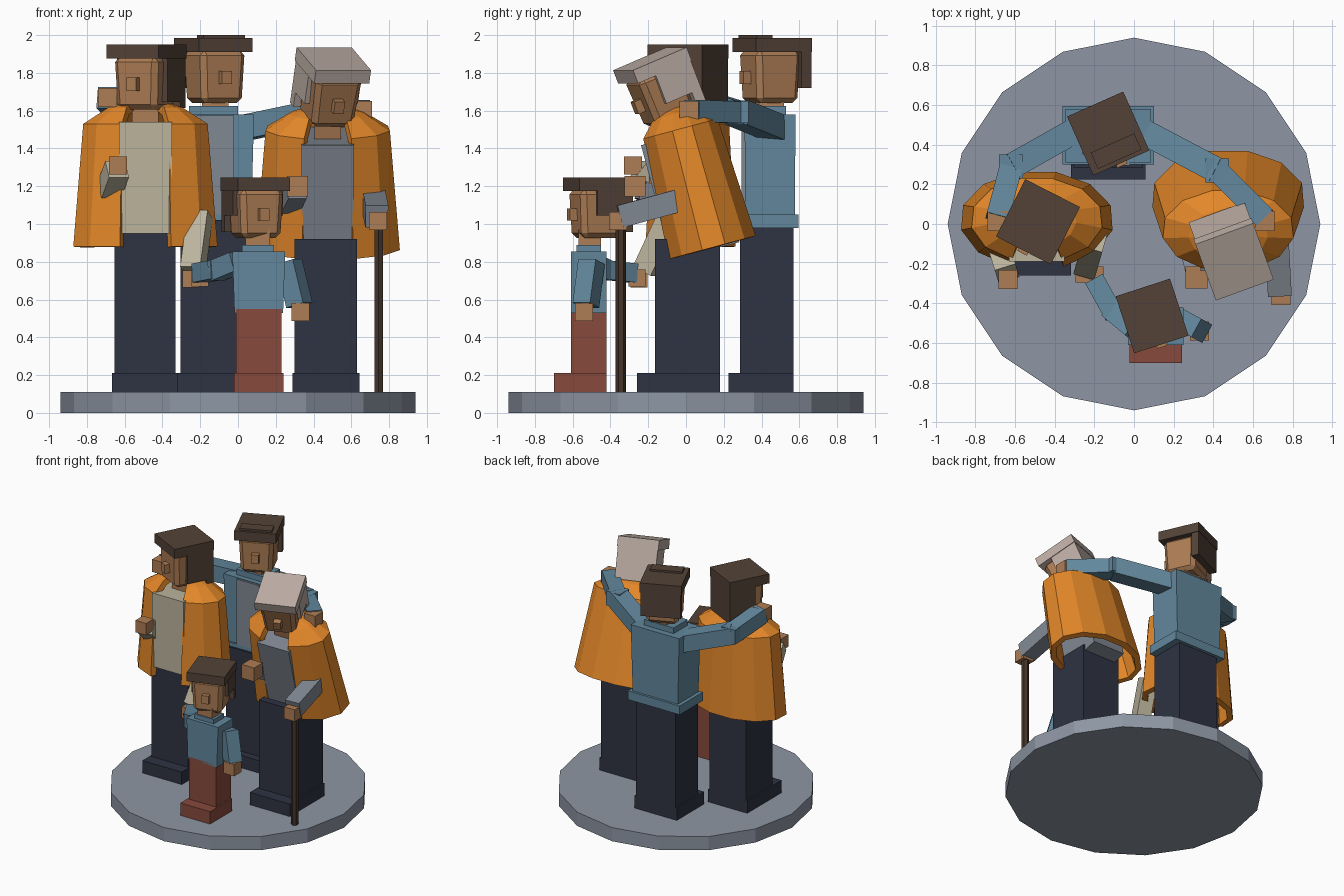
import bpy, math
from mathutils import Matrix, Vector

if "Cube" in bpy.data.objects:
    bpy.data.objects.remove(bpy.data.objects["Cube"])


def mat(name, r, g, b):
    m = bpy.data.materials.new(name)
    m.diffuse_color = (*[(c / 255) ** 2.2 for c in (r, g, b)], 1)
    m.use_nodes = True
    m.node_tree.nodes["Principled BSDF"].inputs["Base Color"].default_value = m.diffuse_color
    return m


ORANGE = mat("orange_wool", 226, 134, 45)
BLUE = mat("blue_cloth", 98, 134, 155)
NAVY = mat("navy_cloth", 50, 53, 68)
RED = mat("red_cloth", 134, 75, 62)
SKIN = mat("skin", 172, 124, 85)
BROWN = mat("brown_hair", 84, 68, 58)
PALE = mat("pale_hair", 188, 172, 163)
BEIGE = mat("beige_cloth", 186, 178, 155)
GREY = mat("grey_cloth", 128, 135, 145)
STONE = mat("stone", 140, 149, 162)
I = Matrix.Identity(4)


def mesh(name, verts, faces, m, M=I):
    me = bpy.data.meshes.new(name)
    me.from_pydata([M @ Vector(v) for v in verts], [], faces)
    me.materials.append(m)
    ob = bpy.data.objects.new(name, me)
    bpy.context.collection.objects.link(ob)
    return ob


def box(name, x, y, z, m, M=I, taper=(1, 1), bevel=0):
    """Box from ranges; taper scales the bottom face about its centre."""
    cx, cy = sum(x) / 2, sum(y) / 2
    hx, hy = (x[1] - x[0]) / 2, (y[1] - y[0]) / 2
    vs = []
    for zz, sx, sy in ((z[0], *taper), (z[1], 1, 1)):
        vs += [(cx + i * hx * sx, cy + j * hy * sy, zz)
               for i, j in ((-1, -1), (1, -1), (1, 1), (-1, 1))]
    fs = [(3, 2, 1, 0), (4, 5, 6, 7)] + [(i, (i + 1) % 4, (i + 1) % 4 + 4, i + 4) for i in range(4)]
    ob = mesh(name, vs, fs, m, M)
    if bevel:
        b = ob.modifiers.new("bevel", 'BEVEL')
        b.width, b.segments = bevel, 1
    return ob


def limb(name, a, b, w, m, h=None, end=1):
    """Square bar from a to b; end scales the starting face."""
    a, b = Vector(a), Vector(b)
    d = b - a
    M = Matrix.Translation(a) @ d.to_track_quat('Z', 'Y').to_matrix().to_4x4()
    h = h or w
    return box(name, (-w / 2, w / 2), (-h / 2, h / 2), (0, d.length), m, M, (end, end))


def hand(name, c, s=.095):
    x, y, z = c
    box(name, (x - s / 2, x + s / 2), (y - s / 2, y + s / 2), (z - s / 2, z + s / 2), SKIN)


def head(name, loc, yaw, pitch, hair, s=1, sides=0, quiff=False):
    """Face, nose and a blocky hair cap, turned and nodded."""
    M = (Matrix.Translation(loc) @ Matrix.Rotation(math.radians(yaw), 4, 'Z')
         @ Matrix.Rotation(math.radians(pitch), 4, 'X') @ Matrix.Scale(s, 4))
    box(name + "_face", (-.13, .13), (-.13, .13), (-.14, .14), SKIN, M, (.9, .9), .028)
    box(name + "_nose", (-.028, .028), (-.165, -.12), (-.04, .03), SKIN, M)
    box(name + "_hair_top", (-.155, .155), (-.15, .175), (.13, .205), hair, M)
    box(name + "_hair_back", (-.15, .15), (.115, .172), (-.06 - sides * .3, .14), hair, M)
    if sides:
        for k in (-1, 1):
            x = sorted((k * .12, k * .15))
            box(name + "_hair_side", x, (-.04, .15), (.14 - sides, .14), hair, M)
    if quiff:
        box(name + "_quiff", (-.12, .12), (-.13, -.04), (.2, .22), hair, M)


def cape(name, M):
    """Faceted open-fronted shawl, local origin at the hem centre."""
    n = 11
    levels = ((0, .39, .25, .135), (.65, .335, .215, .125),
              (.735, .20, .14, .10), (.765, .11, .085, .07))
    vs, fs = [], []
    for z, rx, ry, gap in levels:
        g = math.asin(gap / rx)
        for j in range(n + 1):
            a = -math.pi / 2 + g + (2 * math.pi - 2 * g) * j / n
            vs.append((rx * math.cos(a), ry * math.sin(a), z))
    for i in range(len(levels) - 1):
        for j in range(n):
            p = i * (n + 1) + j
            fs.append((p, p + 1, p + n + 2, p + n + 1))
    s = mesh(name, vs, fs, ORANGE, M).modifiers.new("thickness", 'SOLIDIFY')
    s.thickness, s.offset = .045, -1


def legs(name, x, y, top, toe, m):
    box(name + "_legs", x, y, (.11, top), m)
    box(name + "_shoes", (x[0] - .012, x[1] + .012), (toe, y[1]), (.11, .21), m)


# round base
bpy.ops.mesh.primitive_cylinder_add(vertices=16, radius=.94, depth=.11, location=(0, 0, .055))
base = bpy.context.object
base.name = "base"
base.data.materials.append(STONE)

# left adult in a shawl
legs("left_adult", (-.655, -.33), (-.165, .175), .97, -.26, NAVY)
MA = Matrix.Translation((-.49, .02, .88))
box("left_adult_torso", (-.14, .14), (-.21, .15), (.07, .66), BEIGE, MA)
box("left_adult_neck", (-.07, .07), (-.06, .08), (.6, .79), SKIN, MA)
cape("left_adult_shawl", MA)
head("left_adult", (-.49, 0, 1.745), -27, 0, BROWN, sides=.24)
limb("left_adult_raised_sleeve", (-.68, -.12, 1.18), (-.64, -.25, 1.29), .11, BEIGE)
hand("left_adult_raised_hand", (-.635, -.28, 1.31))
limb("left_adult_lowered_sleeve", (-.2, -.08, 1.05), (-.24, -.22, .75), .11, BEIGE)
hand("left_adult_lowered_hand", (-.25, -.25, .71), .09)

# right elder in a shawl, leaning forward
legs("elder", (.30, .63), (-.165, .18), .92, -.26, NAVY)
MC = Matrix.Translation((.475, .135, .875)) @ Matrix.Rotation(math.radians(15), 4, 'X')
box("elder_torso", (-.14, .14), (-.22, .15), (-.01, .62), GREY, MC)
box("elder_neck", (-.07, .07), (-.09, .06), (.6, .8), SKIN, MC)
cape("elder_shawl", MC)
head("elder", (.485, -.13, 1.68), 20, 22, PALE, sides=.17)
hand("elder_raised_hand", (.315, -.27, 1.2), .11)
limb("elder_raised_sleeve", (.27, -.08, 1.1), (.31, -.24, 1.18), .1, GREY)
limb("elder_cane_sleeve", (.715, .02, 1.14), (.735, -.35, 1.04), .12, GREY)
hand("elder_cane_hand", (.742, -.36, 1.015))
bpy.ops.mesh.primitive_cylinder_add(vertices=6, radius=.027, depth=.9, location=(.745, -.345, .56))
cane = bpy.context.object
cane.name = "cane"
cane.data.materials.append(mat("dark_wood", 72, 56, 46))

# tall adult at the back
legs("back_adult", (-.305, .045), (.285, .57), 1.02, .225, NAVY)
box("back_adult_torso", (-.345, .085), (.31, .58), (1.03, 1.58), BLUE, taper=(.93, .97))
box("back_adult_hem", (-.36, .1), (.3, .595), (.98, 1.05), BLUE)
box("back_adult_shirt_panel", (-.22, -.02), (.295, .32), (1.05, 1.575), GREY)
box("back_adult_collar", (-.26, .0), (.35, .53), (1.57, 1.625), BLUE)
box("back_adult_neck", (-.19, -.05), (.37, .52), (1.57, 1.7), SKIN)
head("back_adult", (-.125, .445, 1.78), 24, 0, BROWN, quiff=True)
for side, pts in (("left", ((-.3, .47, 1.51), (-.62, .29, 1.59), (-.69, .03, 1.67))),
                  ("right", ((.04, .47, 1.51), (.42, .27, 1.59), (.66, .03, 1.60)))):
    limb(f"back_adult_{side}_upper_arm", pts[0], pts[1], .13, BLUE)
    limb(f"back_adult_{side}_forearm", pts[1], pts[2], .115, BLUE)
    x, y, z = pts[1]
    box(f"back_adult_{side}_elbow", (x - .06, x + .06), (y - .06, y + .06), (z - .055, z + .06), BLUE)
    hand(f"back_adult_{side}_hand", (pts[2][0], pts[2][1] - .015, pts[2][2]), .1)

# child in front
legs("child", (-.01, .23), (-.61, -.42), .55, -.7, RED)
box("child_torso", (-.03, .25), (-.61, -.42), (.53, .855), BLUE, taper=(.92, 1))
box("child_collar", (.02, .19), (-.58, -.45), (.855, .89), BLUE)
box("child_neck", (.04, .17), (-.57, -.45), (.85, .97), SKIN)
head("child", (.095, -.475, 1.055), 18, 0, BROWN, .93, sides=.15)
limb("child_hanging_upper_arm", (.27, -.5, .8), (.325, -.53, .57), .105, BLUE)
hand("child_hanging_hand", (.33, -.54, .535))
limb("child_reaching_upper_arm", (-.0, -.53, .80), (-.12, -.43, .75), .105, BLUE)
limb("child_reaching_forearm", (-.1, -.46, .76), (-.2, -.28, .74), .1, BLUE)
hand("child_reaching_hand", (-.2, -.26, .715), .09)
